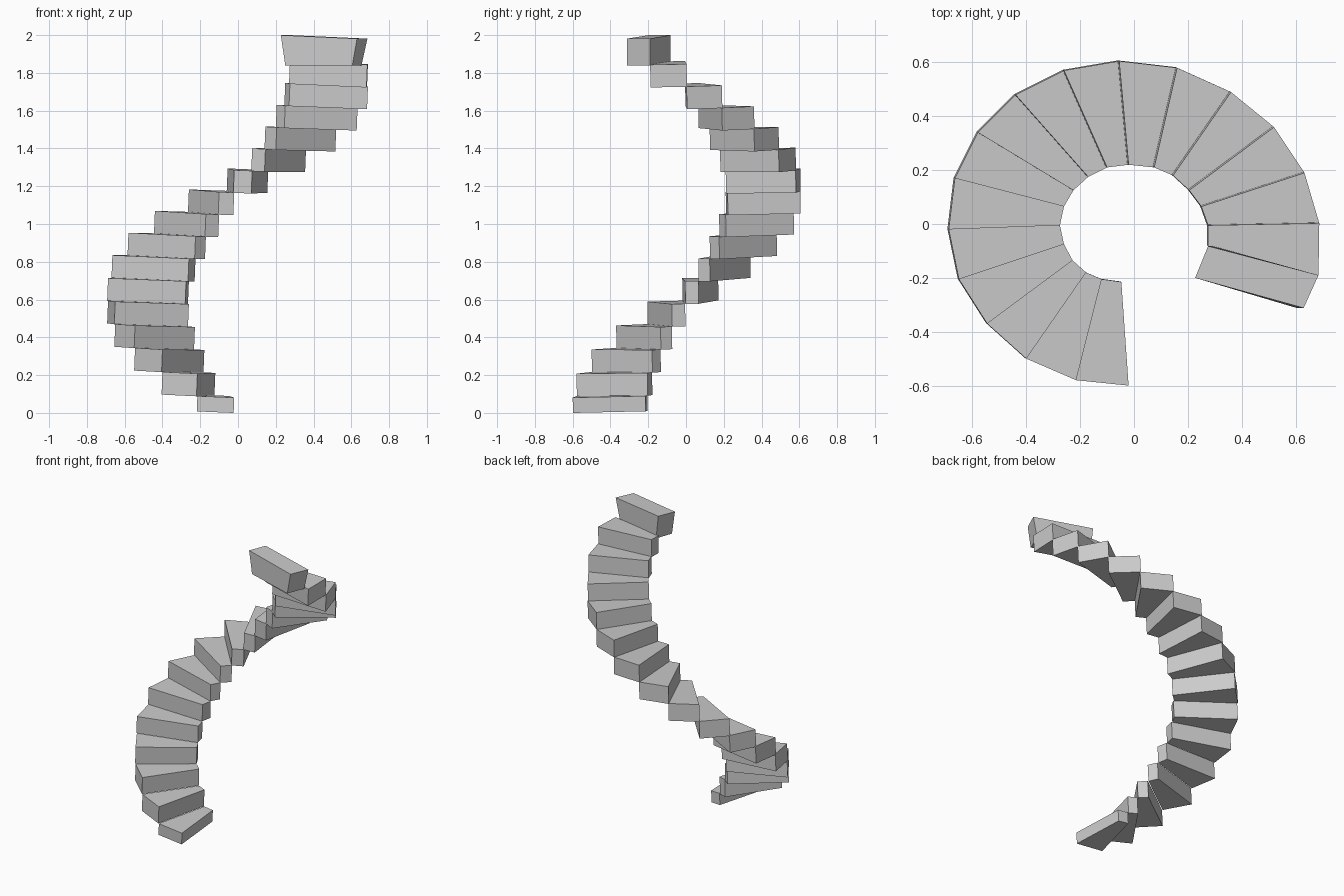
import bpy
import bmesh
from mathutils import Vector

if "Cube" in bpy.data.objects:
    bpy.data.objects.remove(bpy.data.objects["Cube"])

# Plan outline of the winding stair, from the bottom step to the top one
outer = [(-.02, -.60), (-.215, -.58), (-.40, -.50), (-.545, -.37), (-.65, -.205),
         (-.688, -.02), (-.665, .17), (-.58, .34), (-.44, .48), (-.26, .57),
         (-.055, .605), (.16, .58), (.36, .49), (.52, .36), (.633, .19),
         (.688, .003), (.685, -.19), (.63, -.312)]
inner = [(-.047, -.215), (-.12, -.205), (-.178, -.18), (-.228, -.135), (-.26, -.075),
         (-.275, -.005), (-.26, .065), (-.225, .125), (-.17, .175), (-.10, .21),
         (-.02, .22), (.075, .21), (.145, .18), (.205, .125), (.25, .065),
         (.275, -.005), (.275, -.082), (.227, -.2)]
RISE = 0.1188
UP = Vector((.04, -.02, 1))      # the whole stair leans slightly


def wedge(name, top, bottom):
    """Four-cornered solid between two loops."""
    bm = bmesh.new()
    t = [bm.verts.new(p) for p in top]
    b = [bm.verts.new(p) for p in bottom]
    bm.faces.new(t)
    bm.faces.new(b[::-1])
    for i in range(4):
        j = (i + 1) % 4
        bm.faces.new((t[i], b[i], b[j], t[j]))
    bmesh.ops.recalc_face_normals(bm, faces=bm.faces)
    me = bpy.data.meshes.new(name)
    bm.to_mesh(me)
    bm.free()
    ob = bpy.data.objects.new(name, me)
    bpy.context.collection.objects.link(ob)


count = len(outer) - 1
for k in range(count):
    plan = (inner[k], inner[k + 1], outer[k + 1], outer[k])
    last = k == count - 1
    h = 2.0126 if last else .092 + RISE * k
    top = [Vector((x, y, h - .04 * x + .02 * y)) for x, y in plan]
    if last:
        # landing block, narrowing toward its underside
        bottom = [Vector((.42 + (p.x - .42) * .88, p.y, 1.838)) for p in top]
    else:
        # regular tread; the lowest one is shallower
        bottom = [p - UP * (.081 if k == 0 else .12) for p in top]
    wedge("landing_step" if last else f"step_{k + 1:02d}", top, bottom)
